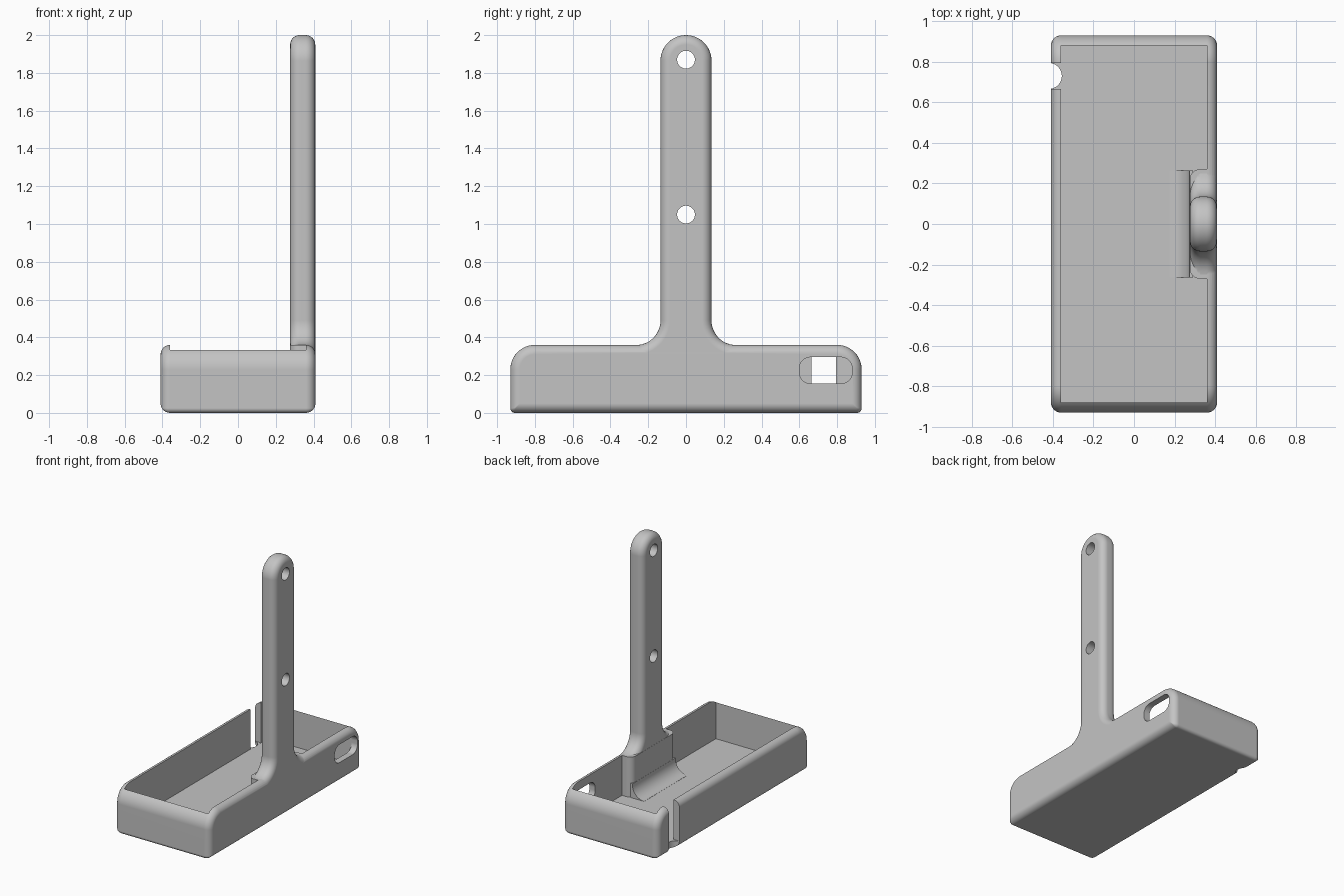
import bpy, bmesh
from math import sin, cos, pi, radians
from mathutils import Vector

cube = bpy.data.objects.get("Cube")
if cube:
    bpy.data.objects.remove(cube, do_unlink=True)

grey = bpy.data.materials.new("plain grey")
grey.use_nodes = True
grey.diffuse_color = (0.55, 0.55, 0.55, 1)
for node in grey.node_tree.nodes:
    if node.type == 'BSDF_PRINCIPLED':
        node.inputs["Base Color"].default_value = grey.diffuse_color


def outline(corners, inset=0.0, steps=12):
    """Counter-clockwise polygon with (u, v, radius) corners, moved inward."""
    pts = []
    for i, (u, v, radius) in enumerate(corners):
        p = Vector((u, v))
        e1 = (p - Vector(corners[i - 1][:2])).normalized()
        e2 = (Vector(corners[(i + 1) % len(corners)][:2]) - p).normalized()
        n1, n2 = Vector((-e1.y, e1.x)), Vector((-e2.y, e2.x))
        mitre = (n1 + n2) / (1 + n1.dot(n2))
        p = p + mitre * inset
        if radius == 0:
            pts.append(p)
            continue
        convex = e1.x * e2.y - e1.y * e2.x > 0
        r = max(radius - inset, 0.004) if convex else -radius - inset
        centre = p + mitre * r
        for k in range(steps + 1):
            pts.append(centre - n1.slerp(n2, k / steps) * r)
    return pts


def slab(name, corners, start, end, axis='x', edge=0.0, steps=6):
    """Extruded outline whose two rims may be rounded."""
    place = {'x': lambda u, v, w: (w, u, v),
             'y': lambda u, v, w: (u, w, v),
             'z': lambda u, v, w: (u, v, w)}[axis]
    levels = [(start, 0), (end, 0)]
    if edge:
        arc = [(edge * (1 - sin(t)), edge * (1 - cos(t)))
               for t in (pi / 2 * k / steps for k in range(steps, -1, -1))]
        levels = [(start + w, d) for w, d in arc]
        levels += [(end - w, d) for w, d in reversed(arc)]
    bm = bmesh.new()
    rings = [[bm.verts.new(place(p.x, p.y, w)) for p in outline(corners, d)]
             for w, d in levels]
    for a, b in zip(rings, rings[1:]):
        for i in range(len(a)):
            bm.faces.new((a[i - 1], a[i], b[i], b[i - 1]))
    bm.faces.new(rings[0][::-1])
    bm.faces.new(rings[-1])
    bmesh.ops.remove_doubles(bm, verts=bm.verts, dist=1e-5)
    bmesh.ops.recalc_face_normals(bm, faces=bm.faces)
    mesh = bpy.data.meshes.new(name)
    bm.to_mesh(mesh)
    bm.free()
    mesh.materials.append(grey)
    obj = bpy.data.objects.new(name, mesh)
    bpy.context.collection.objects.link(obj)
    return obj


def box(u0, v0, u1, v1, r=0.0):
    return [(u0, v0, r), (u1, v0, r), (u1, v1, r), (u0, v1, r)]


def circle(u, v, r):
    return box(u - r, v - r, u + r, v + r, r)


def combine(target, other, operation):
    mod = target.modifiers.new(operation.lower(), 'BOOLEAN')
    mod.operation, mod.solver, mod.object = operation, 'EXACT', other
    bpy.context.view_layer.objects.active = target
    bpy.ops.object.modifier_apply(modifier=mod.name)
    bpy.data.objects.remove(other, do_unlink=True)


# Tray block with rounded shoulders
HALF, TOP = 0.93, 0.36
tray = slab("tray_with_upright",
            [(-HALF, 0, 0.025), (HALF, 0, 0.025),
             (HALF, TOP, 0.13), (-HALF, TOP, 0.13)],
            -0.41, 0.41, edge=0.05)

# Upright that flares into the side wall
W, LOW, SHOULDER = 0.135, 0.02, TOP - 0.001
upright = slab("upright",
               [(-0.7, LOW, 0), (0.7, LOW, 0), (0.7, SHOULDER, 0),
                (W, SHOULDER, 0.13), (W, 2, W), (-W, 2, W),
                (-W, SHOULDER, 0.13), (-0.7, SHOULDER, 0)],
               0.276, 0.409, edge=0.05)
combine(tray, upright, 'UNION')

# Hollow interior, leaving a thick root behind the upright
FLOOR, INX, INY, ROOT = 0.05, 0.36, 0.88, 0.27
cavity = slab("cavity_cutter",
              [(-INX, -INY, 0), (INX, -INY, 0), (INX, -ROOT, 0),
               (0.275, -ROOT, 0.05), (0.275, ROOT, 0.05),
               (INX, ROOT, 0), (INX, INY, 0), (-INX, INY, 0)],
              FLOOR, 0.8, 'z')
combine(tray, cavity, 'DIFFERENCE')

# Side slot, screw holes, cable notch and its bite through the floor
cutters = [slab("slot_cutter", box(0.6, 0.155, 0.88, 0.295, 0.06), 0.3, 0.5)]
for z in (1.05, 1.87):
    cutters.append(slab("hole_cutter", circle(0, z, 0.047), 0.2, 0.5))
cutters.append(slab("notch_cutter", box(0.665, FLOOR + 0.001, 0.795, 0.5), -0.5, -0.33))
cutters.append(slab("bite_cutter", circle(-0.42, 0.73, 0.064), -0.1, 0.2, 'z'))
for cutter in cutters:
    combine(tray, cutter, 'DIFFERENCE')

# Concave fillet from the root down to the floor
fillet = slab("root_fillet",
              [(0.174, 0.04, 0), (0.29, 0.04, 0), (0.29, 0.16, 0),
               (0.274, 0.16, 0), (0.274, 0.051, 0.099), (0.174, 0.051, 0)],
              -0.265, 0.265, 'y')
combine(tray, fillet, 'UNION')

# Smooth rounds, crisp edges
bpy.ops.object.select_all(action='DESELECT')
tray.select_set(True)
bpy.context.view_layer.objects.active = tray
bpy.ops.object.shade_smooth_by_angle(angle=radians(30))
weighted = tray.modifiers.new("weighted normals", 'WEIGHTED_NORMAL')
weighted.keep_sharp = True
